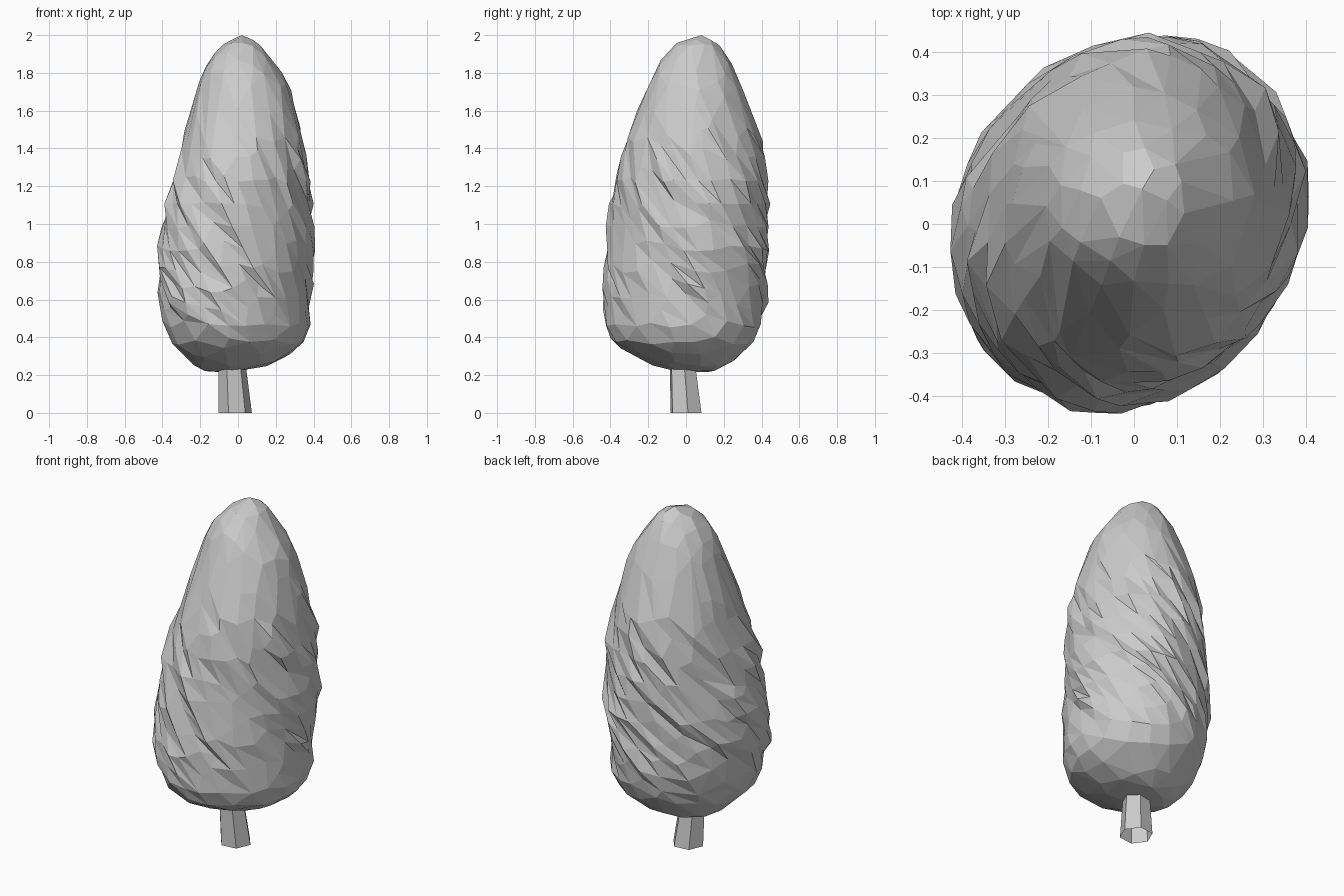
import bpy
import bmesh
import math
from mathutils import Vector, noise

cube = bpy.data.objects.get("Cube")
if cube:
    bpy.data.objects.remove(cube, do_unlink=True)

# Single plain colour
grey = bpy.data.materials.new("light grey")
grey.use_nodes = True
grey.diffuse_color = (0.6, 0.6, 0.6, 1)
grey.node_tree.nodes["Principled BSDF"].inputs["Base Color"].default_value = (0.6, 0.6, 0.6, 1)


def add_object(name, bm):
    mesh = bpy.data.meshes.new(name)
    bmesh.ops.recalc_face_normals(bm, faces=bm.faces)
    bm.to_mesh(mesh)
    bm.free()
    mesh.materials.append(grey)
    obj = bpy.data.objects.new(name, mesh)
    bpy.context.collection.objects.link(obj)
    return obj


# Crown outline: height, left x, right x, front y, back y
OUTLINE = [
    (0.215, -0.09, -0.03, 0.01, 0.07),
    (0.222, -0.18, 0.06, -0.06, 0.15),
    (0.25, -0.225, 0.16, -0.17, 0.22),
    (0.30, -0.285, 0.255, -0.265, 0.275),
    (0.36, -0.335, 0.335, -0.37, 0.34),
    (0.45, -0.38, 0.375, -0.42, 0.395),
    (0.60, -0.415, 0.38, -0.435, 0.425),
    (0.90, -0.415, 0.405, -0.415, 0.435),
    (1.20, -0.365, 0.39, -0.385, 0.43),
    (1.40, -0.305, 0.355, -0.335, 0.41),
    (1.70, -0.22, 0.28, -0.21, 0.305),
    (1.80, -0.19, 0.23, -0.165, 0.26),
    (1.88, -0.145, 0.165, -0.125, 0.22),
    (1.96, -0.065, 0.11, -0.05, 0.165),
    (2.00, 0.02, 0.02, 0.08, 0.08),
]


def outline_at(z):
    for a, b in zip(OUTLINE, OUTLINE[1:]):
        if z <= b[0]:
            t = (z - a[0]) / (b[0] - a[0])
            return [p + (q - p) * t for p, q in zip(a[1:], b[1:])]
    return OUTLINE[-1][1:]


def clamp(v):
    return max(0.0, min(1.0, v))


# Crown: a faceted ball shaped by the outline, ridged and twisted
bm = bmesh.new()
bmesh.ops.create_icosphere(bm, subdivisions=4, radius=1)
RIDGES = 7
for v in bm.verts:
    d = v.co.normalized()
    z = 1.1075 + 0.8925 * d.z
    left, right, front, back = outline_at(z)
    angle = math.atan2(d.y, d.x)
    # ridges fade out towards the tip and the underside
    strength = clamp((z - 0.36) / 0.2) * clamp((1.8 - z) / 0.6)
    wobble = noise.noise(d * 2.2 + Vector((4, 1, 7)))
    saw = ((angle / math.tau) * RIDGES + wobble * 0.9) % 1.0
    rough = noise.noise(d * 6)
    scale = 1.015 + strength * (0.02 - 0.085 * saw) + 0.02 * rough
    angle += 2.6 * clamp((1.75 - z) / 1.4) ** 1.4
    # the lower crown is wider along one diagonal
    scale += 0.055 * clamp((1.4 - z) / 0.25) * math.sin(2 * angle)
    v.co = ((left + right) / 2 + (right - left) / 2 * scale * math.cos(angle),
            (front + back) / 2 + (back - front) / 2 * scale * math.sin(angle),
            z)
crown = add_object("crown", bm)
thin = crown.modifiers.new("larger facets", "DECIMATE")
thin.ratio = 0.55

# Trunk: an open six-sided tube, slightly leaning and wider at the foot
bm = bmesh.new()
rings = []
for z, cx, cy, r in ((0, -0.015, 0.0, 0.089), (0.25, -0.031, -0.018, 0.073)):
    rings.append([bm.verts.new((cx + r * math.cos(i * math.tau / 6 + 0.12),
                                cy + r * math.sin(i * math.tau / 6 + 0.12), z))
                  for i in range(6)])
foot, top = rings
for i in range(6):
    j = (i + 1) % 6
    bm.faces.new((foot[i], foot[j], top[j], top[i]))
add_object("trunk", bm)
